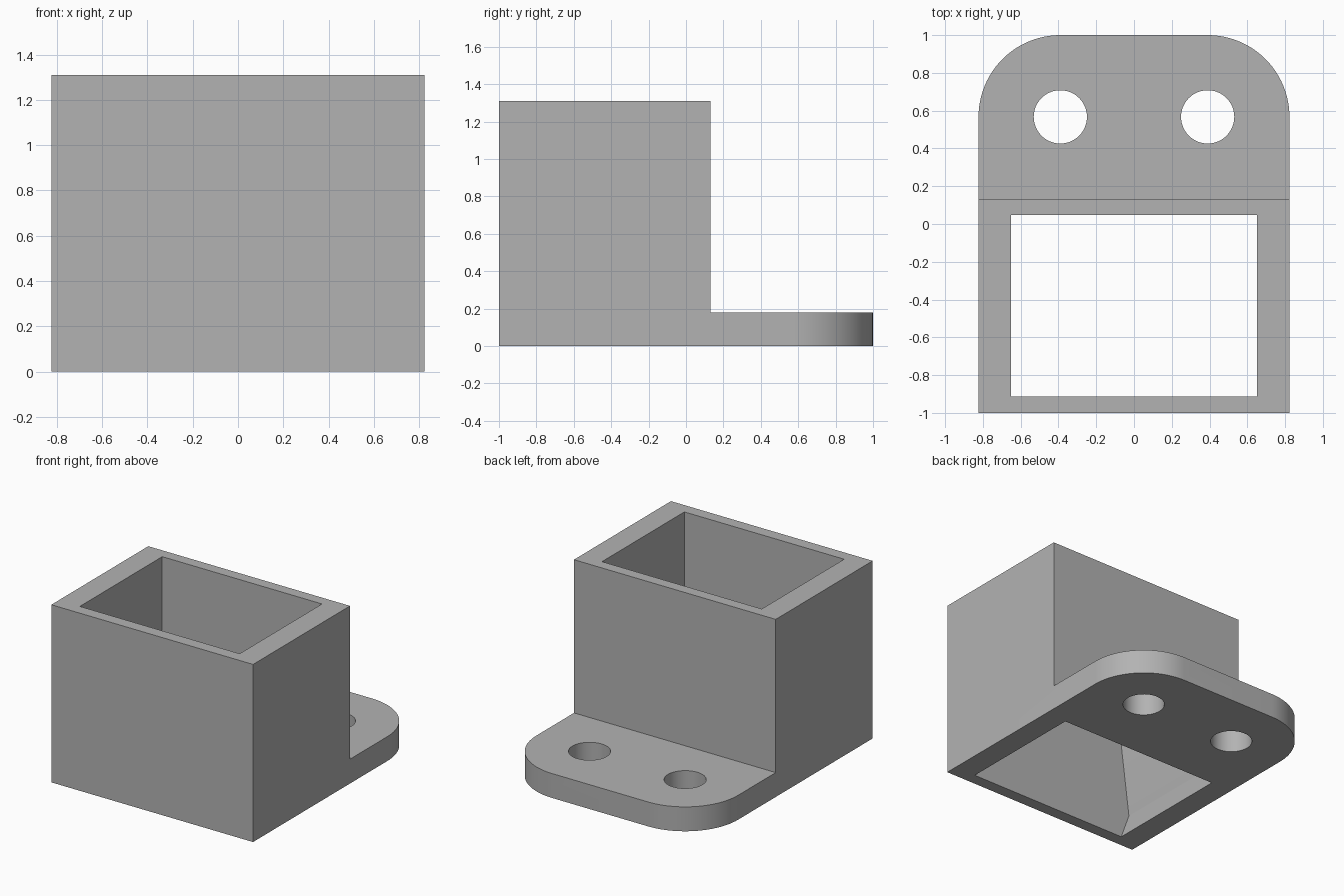
import bpy
import bmesh
from math import pi, cos, sin

if "Cube" in bpy.data.objects:
    bpy.data.objects.remove(bpy.data.objects["Cube"], do_unlink=True)

HALF_W, HEIGHT, FLANGE_H = 0.823, 1.31, 0.18
FRONT, BODY_BACK, BACK = -1.0, 0.13, 1.0
HOLE_X, HOLE_Y, HOLE_R, CORNER_R = 0.39, 0.567, 0.141, 0.433

grey = bpy.data.materials.new("light grey")
grey.use_nodes = True
colour = (0.45, 0.45, 0.45, 1)
grey.diffuse_color = colour
grey.node_tree.nodes["Principled BSDF"].inputs["Base Color"].default_value = colour


def prism(name, outline, offset):
    """Extrude a closed outline of 3D points along an offset."""
    bm = bmesh.new()
    face = bm.faces.new([bm.verts.new(p) for p in outline])
    moved = bmesh.ops.extrude_face_region(bm, geom=[face])["geom"]
    bmesh.ops.translate(bm, vec=offset,
                        verts=[v for v in moved if isinstance(v, bmesh.types.BMVert)])
    bmesh.ops.recalc_face_normals(bm, faces=bm.faces)
    mesh = bpy.data.meshes.new(name)
    bm.to_mesh(mesh)
    bm.free()
    mesh.materials.append(grey)
    obj = bpy.data.objects.new(name, mesh)
    bpy.context.collection.objects.link(obj)
    return obj


def arc(cx, cy, r, start, sweep, steps):
    return [(cx + r * cos(start + sweep * i / steps),
             cy + r * sin(start + sweep * i / steps)) for i in range(steps + 1)]


def combine(target, tool, operation):
    mod = target.modifiers.new(tool.name, "BOOLEAN")
    mod.object, mod.operation, mod.solver = tool, operation, "EXACT"
    tool.hide_render = True
    bpy.context.view_layer.objects.active = target
    bpy.ops.object.modifier_apply(modifier=mod.name)
    bpy.data.objects.remove(tool, do_unlink=True)


# Side profile of the box and its rear mounting flange
side = [(FRONT, 0), (BACK, 0), (BACK, FLANGE_H), (BODY_BACK, FLANGE_H),
        (BODY_BACK, HEIGHT), (FRONT, HEIGHT)]
bracket = prism("socket_bracket", [(-HALF_W, y, z) for y, z in side], (2 * HALF_W, 0, 0))

# Rounded rear corners of the flange
plan = [(-HALF_W, FRONT), (HALF_W, FRONT)]
plan += arc(HALF_W - CORNER_R, BACK - CORNER_R, CORNER_R, 0, pi / 2, 24)
plan += arc(CORNER_R - HALF_W, BACK - CORNER_R, CORNER_R, pi / 2, pi / 2, 24)
combine(bracket, prism("rounding", [(x, y, -0.1) for x, y in plan], (0, 0, 2)), "INTERSECT")

# Open socket, slightly relieved in its side walls near the bottom
wall = [(0.652, -0.1), (0.652, 0), (0.72, 0.19), (0.652, 0.72), (0.652, HEIGHT + 0.1)]
section = wall + [(-x, z) for x, z in reversed(wall)]
combine(bracket, prism("socket", [(x, -0.912, z) for x, z in section], (0, 0.96, 0)),
        "DIFFERENCE")

# Pair of bolt holes
for sign in (-1, 1):
    ring = arc(sign * HOLE_X, HOLE_Y, HOLE_R, 0, 2 * pi, 48)[:-1]
    combine(bracket, prism("bolt_hole", [(x, y, -0.1) for x, y in ring], (0, 0, 0.5)),
            "DIFFERENCE")

# Smooth the round walls, keep the edges crisp
bpy.ops.object.select_all(action="DESELECT")
bracket.select_set(True)
bpy.context.view_layer.objects.active = bracket
bpy.ops.object.shade_smooth_by_angle(angle=pi / 9)
